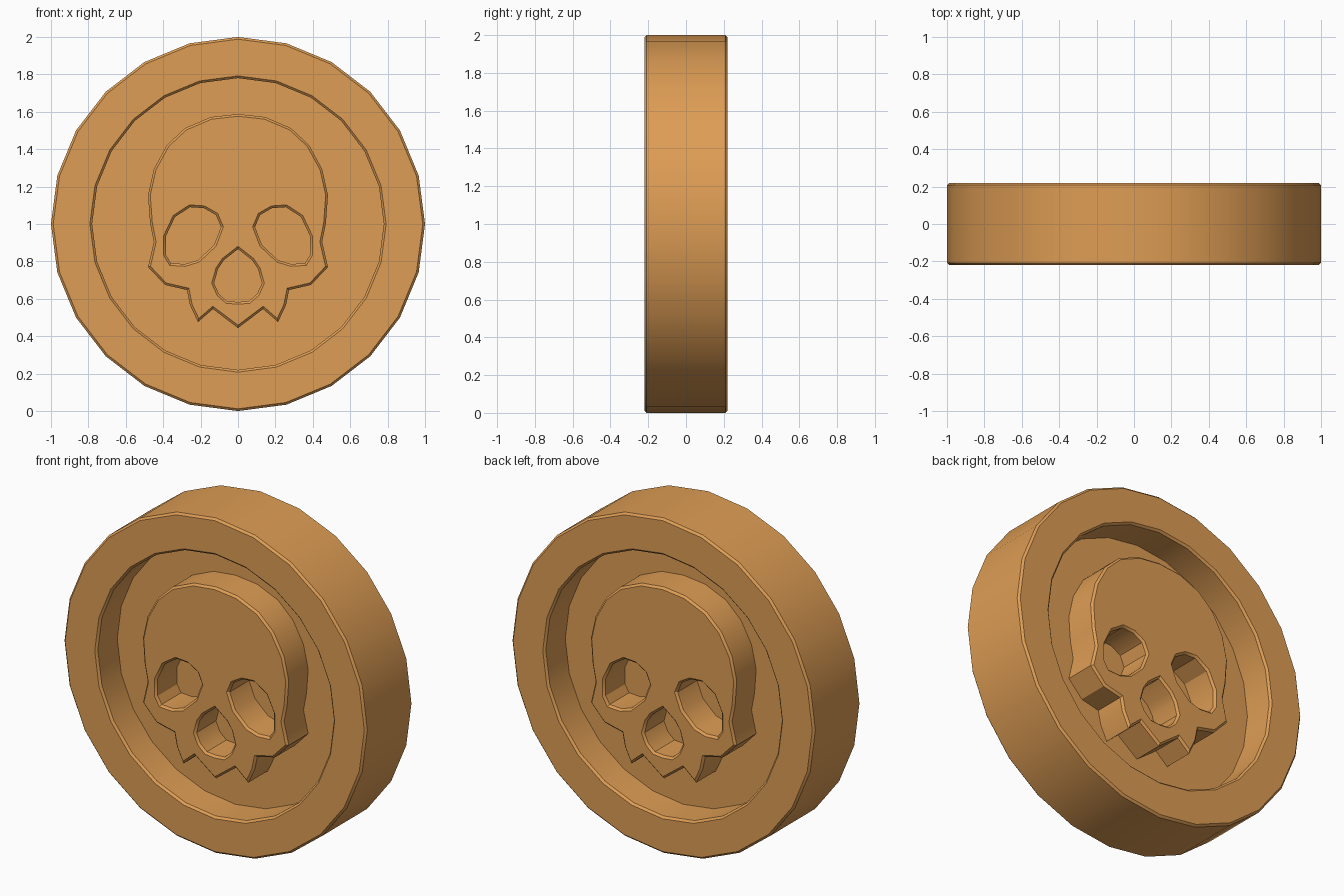
import bpy, bmesh, math
from mathutils import Vector

cube = bpy.data.objects.get("Cube")
if cube:
    bpy.data.objects.remove(cube, do_unlink=True)

COLOUR = (0.730, 0.337, 0.089, 1.0)
HALF = 0.22        # half thickness of the rim and skull
FLOOR = 0.025      # half thickness of the web between the recesses
CHAMFER = 0.012

bronze = bpy.data.materials.new("warm_bronze")
bronze.use_nodes = True
bronze.diffuse_color = COLOUR
shader = bronze.node_tree.nodes["Principled BSDF"]
shader.inputs["Base Color"].default_value = COLOUR
shader.inputs["Roughness"].default_value = 0.6


def make_object(name, bm):
    bmesh.ops.recalc_face_normals(bm, faces=bm.faces)
    mesh = bpy.data.meshes.new(name)
    bm.to_mesh(mesh)
    bm.free()
    mesh.materials.append(bronze)
    obj = bpy.data.objects.new(name, mesh)
    bpy.context.collection.objects.link(obj)
    bpy.ops.object.select_all(action='DESELECT')
    obj.select_set(True)
    bpy.context.view_layer.objects.active = obj
    bpy.ops.object.shade_smooth_by_angle(angle=math.radians(30))
    return obj


def mirrored(half):
    """Close a half outline that starts and ends on the centre line."""
    return half + [(-x, z) for x, z in reversed(half[1:-1])]


# Coin disc: recessed on both sides, turned from one profile (radius, y)
c = CHAMFER
front = [(0, -FLOOR), (0.78, -FLOOR), (0.78, -HALF + c), (0.78 + c, -HALF),
         (1 - c, -HALF), (1, -HALF + c)]
profile = front + [(r, -y) for r, y in reversed(front)]
bm = bmesh.new()
verts = [bm.verts.new((r, y, 1)) for r, y in profile]
edges = [bm.edges.new(pair) for pair in zip(verts, verts[1:])]
bmesh.ops.spin(bm, geom=verts + edges, cent=(0, 0, 1), axis=(0, 1, 0),
               angle=math.tau, steps=24)
bmesh.ops.remove_doubles(bm, verts=bm.verts, dist=0.0005)
make_object("coin_disc", bm)

# Skull outlines (x, z)
skull = mirrored([(0, 1.588), (0.145, 1.572), (0.283, 1.513), (0.38, 1.422),
                  (0.45, 1.294), (0.481, 1.155), (0.47, 1.005), (0.45, 0.904),
                  (0.481, 0.77), (0.39, 0.674), (0.273, 0.647), (0.257, 0.567),
                  (0.214, 0.476), (0.134, 0.545), (0, 0.444)])
nose = mirrored([(0, 0.866), (0.075, 0.807), (0.107, 0.759), (0.128, 0.684),
                 (0.102, 0.626), (0.059, 0.588), (0, 0.583)])
left_eye = [(0.091, 0.984), (0.118, 1.048), (0.182, 1.085), (0.257, 1.09),
            (0.337, 1.037), (0.385, 0.936), (0.385, 0.834), (0.358, 0.79),
            (0.283, 0.786), (0.214, 0.807), (0.128, 0.888)]
right_eye = [(-x, z) for x, z in left_eye]

# Skull relief: runs through the disc so that it shows on both sides
bm = bmesh.new()
for outline in (skull, nose, left_eye, right_eye):
    loop = [bm.verts.new((x, -HALF, z)) for x, z in outline]
    for a, b in zip(loop, loop[1:] + loop[:1]):
        bm.edges.new((a, b))
bmesh.ops.triangle_fill(bm, edges=bm.edges[:], use_beauty=True, normal=(0, -1, 0))
cap = bm.faces[:]
made = bmesh.ops.extrude_face_region(bm, geom=cap, use_keep_orig=True)
moved = [g for g in made["geom"] if isinstance(g, bmesh.types.BMVert)]
bmesh.ops.translate(bm, verts=moved, vec=Vector((0, 2 * HALF, 0)))
bmesh.ops.recalc_face_normals(bm, faces=bm.faces)

# Chamfer only the edges between the flat faces and the walls
rims = [e for e in bm.edges if len(e.link_faces) == 2
        and abs(abs(e.link_faces[0].normal.y) - abs(e.link_faces[1].normal.y)) > 0.5]
bmesh.ops.bevel(bm, geom=rims, offset=CHAMFER, offset_type='OFFSET',
                segments=1, profile=0.5, affect='EDGES', clamp_overlap=True)
make_object("skull_relief", bm)
